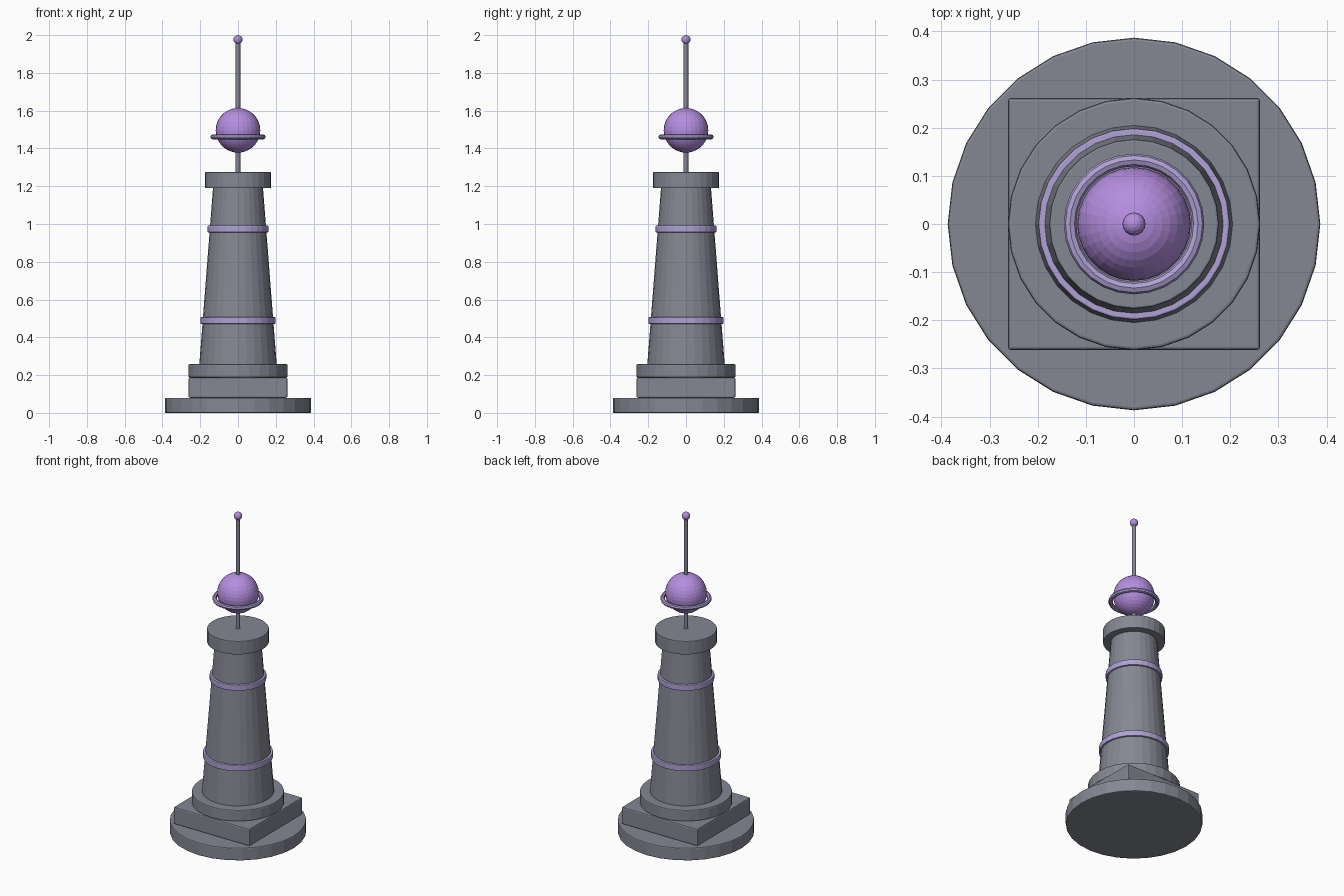
import bpy, bmesh, math
from mathutils import Matrix

if "Cube" in bpy.data.objects:
    bpy.data.objects.remove(bpy.data.objects["Cube"])

SIDES = 28


def material(name, rgb):
    m = bpy.data.materials.new(name)
    m.diffuse_color = (*rgb, 1)
    m.use_nodes = True
    m.node_tree.nodes["Principled BSDF"].inputs["Base Color"].default_value = m.diffuse_color
    return m


stone = material("grey stone", (0.235, 0.245, 0.29))
violet = material("violet orb", (0.46, 0.27, 0.74))
lavender = material("pale lavender trim", (0.43, 0.36, 0.66))


def finish(name, bm, mat, bevel=0):
    me = bpy.data.meshes.new(name)
    bm.normal_update()
    bm.to_mesh(me)
    bm.free()
    me.materials.append(mat)
    ob = bpy.data.objects.new(name, me)
    bpy.context.collection.objects.link(ob)
    if bevel:
        mod = ob.modifiers.new("soft edges", 'BEVEL')
        mod.width = bevel
        mod.segments = 2
        mod.limit_method = 'ANGLE'
        mod.angle_limit = math.radians(40)
    return ob


def drum(name, r1, r2, z0, z1, mat, bevel=0, sides=SIDES):
    bm = bmesh.new()
    rings = [[bm.verts.new((r * math.cos(2 * math.pi * i / sides),
                            r * math.sin(2 * math.pi * i / sides), z))
              for i in range(sides)] for r, z in ((r1, z0), (r2, z1))]
    for i in range(sides):
        j = (i + 1) % sides
        bm.faces.new((rings[0][i], rings[0][j], rings[1][j], rings[1][i]))
    bm.faces.new(rings[0][::-1])
    bm.faces.new(rings[1])
    return finish(name, bm, mat, bevel)


def ball(name, r, z, mat, u, v):
    bm = bmesh.new()
    bmesh.ops.create_uvsphere(bm, u_segments=u, v_segments=v, radius=r,
                              matrix=Matrix.Translation((0, 0, z)))
    return finish(name, bm, mat)


# Stepped base: round foot, square plinth, round collar
drum("round_foot", 0.387, 0.387, 0, 0.08, stone, 0.006)
bm = bmesh.new()
bmesh.ops.create_cube(bm, size=1, matrix=Matrix.Translation((0, 0, 0.1335))
                      @ Matrix.Diagonal((0.524, 0.524, 0.107, 1)))
finish("square_plinth", bm, stone, 0.007)
drum("round_collar", 0.262, 0.262, 0.187, 0.258, stone, 0.006)

# Tapered column and cap
drum("column", 0.205, 0.132, 0.255, 1.195, stone)
drum("column_cap", 0.176, 0.176, 1.19, 1.274, stone, 0.004)

# Trim bands around the column
for name, z, r in (("lower_band", 0.489, 0.199), ("upper_band", 0.974, 0.161)):
    drum(name, r, r, z - 0.018, z + 0.018, lavender, 0.004)

# Rod, orb, orb ring and finial
drum("rod", 0.012, 0.012, 1.27, 1.97, stone, sides=12)
ball("orb", 0.118, 1.496, violet, 28, 18)
bpy.ops.mesh.primitive_torus_add(location=(0, 0, 1.461), major_radius=0.133,
                                 minor_radius=0.013, major_segments=28,
                                 minor_segments=8)
ring = bpy.context.object
ring.name = "orb_ring"
ring.data.materials.append(lavender)
ball("finial", 0.024, 1.976, violet, 16, 10)
